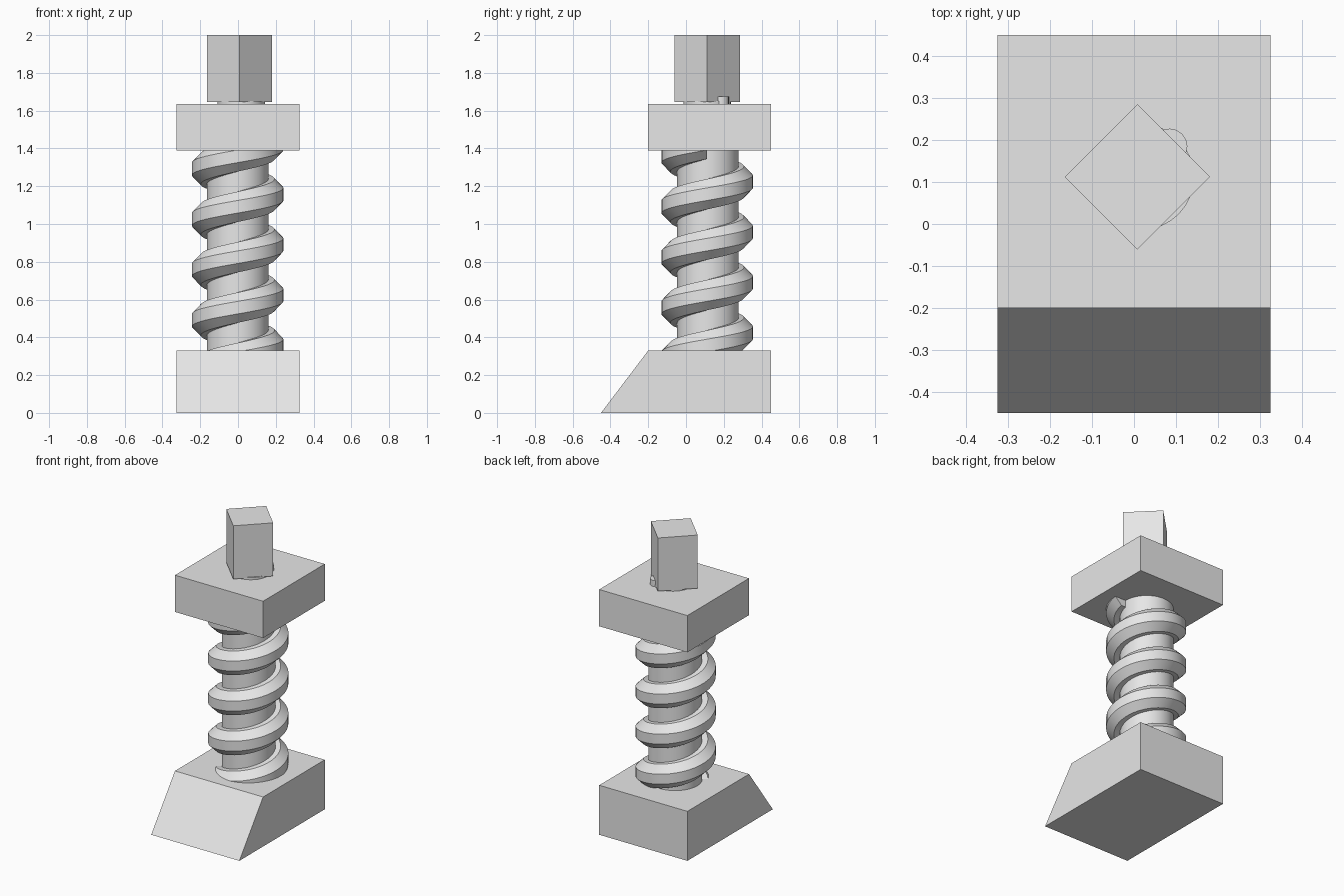
import bpy, bmesh, math
from mathutils import Vector

old = bpy.data.objects.get("Cube")
if old:
    bpy.data.objects.remove(old, do_unlink=True)

grey = bpy.data.materials.new("light grey")
grey.use_nodes = True
grey.diffuse_color = (0.8, 0.8, 0.8, 1)
grey.node_tree.nodes["Principled BSDF"].inputs["Base Color"].default_value = (0.8, 0.8, 0.8, 1)

AXIS_X, AXIS_Y = -0.002, 0.112


def finish(name, bm, smooth=False):
    bmesh.ops.recalc_face_normals(bm, faces=bm.faces)
    mesh = bpy.data.meshes.new(name)
    bm.to_mesh(mesh)
    bm.free()
    mesh.materials.append(grey)
    obj = bpy.data.objects.new(name, mesh)
    bpy.context.collection.objects.link(obj)
    if smooth:
        bpy.ops.object.select_all(action='DESELECT')
        obj.select_set(True)
        bpy.context.view_layer.objects.active = obj
        bpy.ops.object.shade_smooth_by_angle(angle=math.radians(30))
    return obj


def block(name, profile, half_width):
    """Extrude a (y, z) outline across x."""
    bm = bmesh.new()
    face = bm.faces.new([bm.verts.new((-half_width, y, z)) for y, z in profile])
    new = bmesh.ops.extrude_face_region(bm, geom=[face])["geom"]
    verts = [v for v in new if isinstance(v, bmesh.types.BMVert)]
    bmesh.ops.translate(bm, verts=verts, vec=(2 * half_width, 0, 0))
    return finish(name, bm)


def column(name, x, y, z0, z1, radius, sides):
    bm = bmesh.new()
    bmesh.ops.create_cone(bm, cap_ends=True, segments=sides, radius1=radius,
                          radius2=radius, depth=z1 - z0)
    bmesh.ops.translate(bm, verts=bm.verts, vec=(x, y, (z0 + z1) / 2))
    return finish(name, bm, sides > 4)


def thread(name, radius, tube, pitch, z_end, turns, steps=40, sides=8):
    """Sweep an upright octagon along a right-handed helix ending at +x."""
    bm = bmesh.new()
    rings = []
    for i in range(turns * steps + 1):
        a = math.tau * i / steps
        z = z_end - pitch * (turns - i / steps)
        ring = []
        for k in range(sides):
            b = math.tau * (k + 0.5) / sides
            r = radius + tube * math.cos(b)
            ring.append(bm.verts.new(Vector((AXIS_X + r * math.cos(a),
                                             AXIS_Y + r * math.sin(a),
                                             z + tube * math.sin(b)))))
        rings.append(ring)
    for lower, upper in zip(rings, rings[1:]):
        for k in range(sides):
            n = (k + 1) % sides
            bm.faces.new((lower[k], lower[n], upper[n], upper[k]))
    bm.faces.new(rings[0])
    bm.faces.new(rings[-1])
    return finish(name, bm, True)


# Wedge-fronted base and square upper plate
block("base_block", [(-0.45, 0), (0.45, 0), (0.45, 0.33), (-0.2, 0.33)], 0.325)
block("upper_plate", [(-0.2, 1.39), (0.45, 1.39), (0.45, 1.635), (-0.2, 1.635)], 0.325)

# Threaded shaft
column("shaft", AXIS_X, AXIS_Y + 0.004, 0.15, 1.5, 0.163, 48)
thread("screw_thread", 0.162, 0.087, 0.267, 1.425, 5)

# Square drive head on its neck, with a small stub beside it
column("neck", 0.017, 0.112, 1.6, 1.65, 0.126, 32)
column("neck_stub", 0.085, 0.185, 1.6, 1.675, 0.042, 16)
head = column("drive_head", 0, 0, 1.645, 2.0, 0.173, 4)
# Put the head corners on the x and y axes
first = head.data.vertices[0].co
head.rotation_euler.z = -math.atan2(first.y, first.x)
head.location = (0.008, 0.112, 0)
